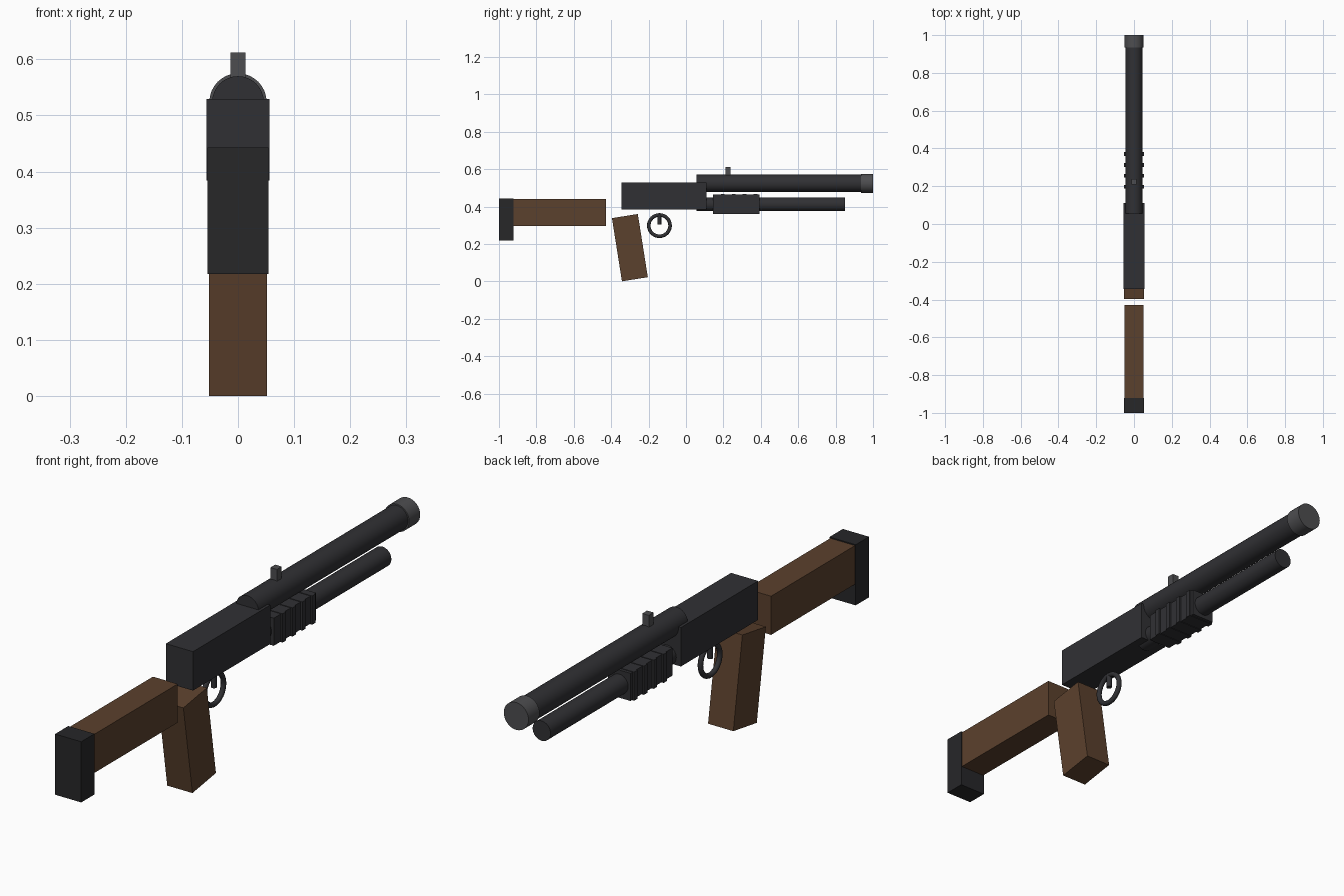
import bpy
import math

if "Cube" in bpy.data.objects:
    bpy.data.objects.remove(bpy.data.objects["Cube"])


def material(name, rgb):
    m = bpy.data.materials.new(name)
    m.diffuse_color = (*rgb, 1)
    m.use_nodes = True
    m.node_tree.nodes["Principled BSDF"].inputs["Base Color"].default_value = m.diffuse_color
    return m


METAL = material("dark_metal", (0.03, 0.03, 0.034))
STEEL = material("grey_steel", (0.075, 0.075, 0.08))
RUBBER = material("black_rubber", (0.02, 0.02, 0.022))
WOOD = material("brown_wood", (0.105, 0.052, 0.026))


def finish(name, mat, smooth=False):
    o = bpy.context.object
    o.name = name
    o.data.materials.append(mat)
    if smooth:
        bpy.ops.object.shade_smooth_by_angle(angle=math.radians(40))
    return o


def box(name, mat, x, y, z, tilt=0):
    """Box from (min, max) ranges, tilted about x."""
    centre = [(a + b) / 2 for a, b in (x, y, z)]
    bpy.ops.mesh.primitive_cube_add(size=1, location=centre)
    o = finish(name, mat)
    o.scale = [b - a for a, b in (x, y, z)]
    o.rotation_euler.x = math.radians(tilt)
    return o


def tube(name, mat, radius, y0, y1, z):
    """Cylinder lying along y."""
    bpy.ops.mesh.primitive_cylinder_add(vertices=32, radius=radius, depth=y1 - y0,
                                        location=(0, (y0 + y1) / 2, z),
                                        rotation=(math.pi / 2, 0, 0))
    return finish(name, mat, True)


# Receiver, barrel and magazine
box("receiver", METAL, (-0.056, 0.056), (-0.345, 0.11), (0.384, 0.529))
tube("barrel", METAL, 0.046, 0.055, 0.96, 0.524)
tube("muzzle_cap", STEEL, 0.051, 0.935, 1.0, 0.524)
tube("magazine_tube", METAL, 0.037, 0.055, 0.85, 0.412)

# Pump with raised ribs
box("pump", METAL, (-0.046, 0.046), (0.145, 0.393), (0.361, 0.464))
for i in range(4):
    y = 0.197 + i * 0.058
    box(f"pump_rib_{i + 1}", METAL, (-0.053, 0.053), (y - 0.01, y + 0.01), (0.359, 0.466))

# Sight
box("front_sight", STEEL, (-0.0135, 0.0135), (0.21, 0.238), (0.55, 0.612))

# Stock and butt pad
box("stock", WOOD, (-0.051, 0.051), (-0.93, -0.428), (0.295, 0.439))
box("butt_pad", RUBBER, (-0.054, 0.054), (-1.0, -0.922), (0.217, 0.443))

# Pistol grip
box("grip", WOOD, (-0.052, 0.052), (-0.37, -0.23), (0.009, 0.351), tilt=9)

# Trigger guard ring and trigger
bpy.ops.mesh.primitive_torus_add(major_radius=0.057, minor_radius=0.0095,
                                 major_segments=32, minor_segments=12,
                                 location=(0, -0.142, 0.298),
                                 rotation=(0, math.pi / 2, 0))
finish("trigger_guard", METAL, True)
bpy.ops.mesh.primitive_cylinder_add(vertices=16, radius=0.01, depth=0.055,
                                    location=(0, -0.142, 0.332))
finish("trigger", METAL, True)
